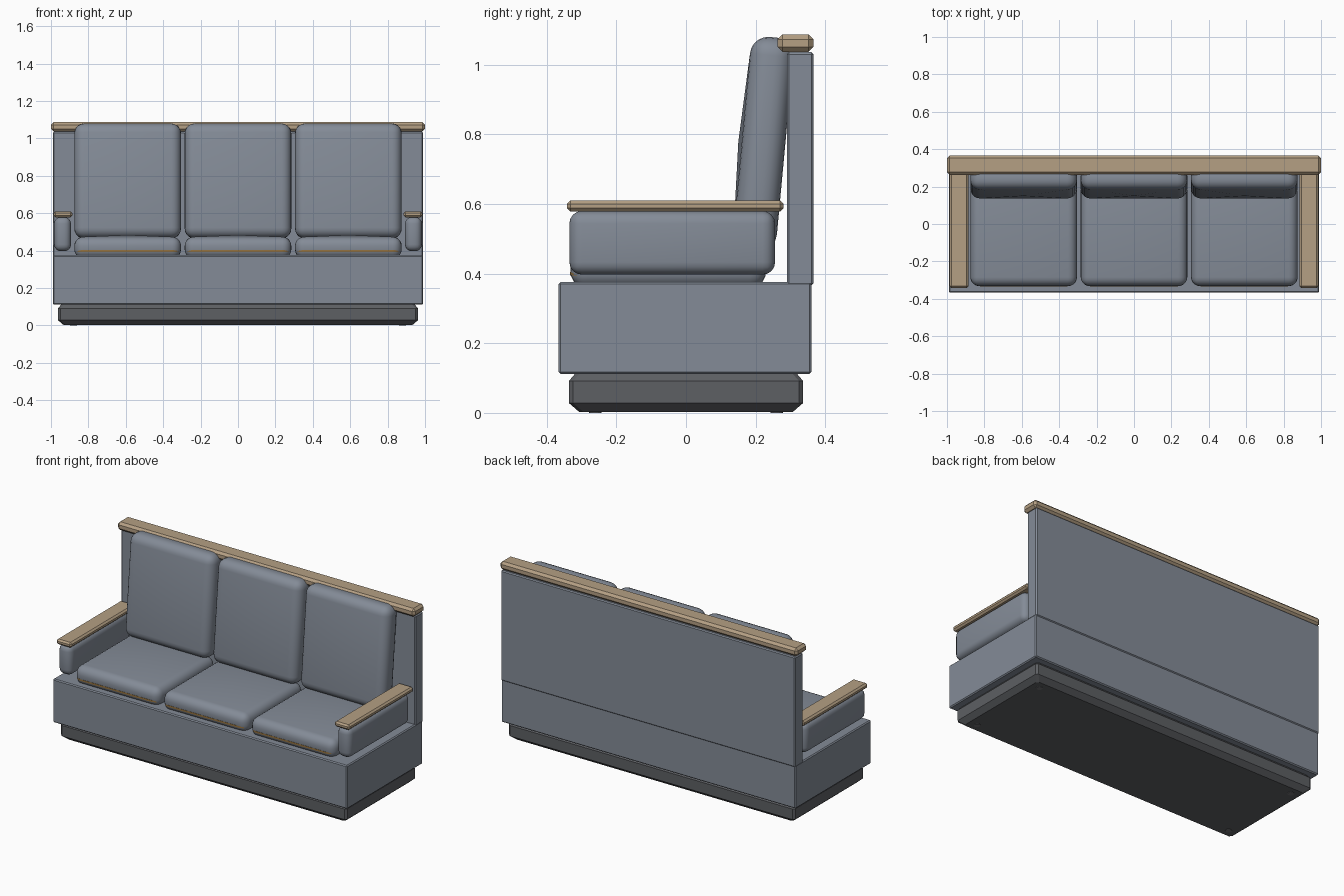
import bpy, bmesh, math
from mathutils import Matrix, Vector

cube = bpy.data.objects.get("Cube")
if cube:
    bpy.data.objects.remove(cube, do_unlink=True)


def material(name, r, g, b):
    m = bpy.data.materials.new(name)
    m.use_nodes = True
    m.diffuse_color = (r, g, b, 1)
    m.node_tree.nodes["Principled BSDF"].inputs["Base Color"].default_value = (r, g, b, 1)
    return m


FABRIC = material("grey blue fabric", 0.23, 0.26, 0.31)
WOOD = material("light wood", 0.46, 0.35, 0.23)
PIPING = material("ochre piping", 0.30, 0.17, 0.05)
PLINTH = material("dark plinth", 0.11, 0.115, 0.125)
FOOT = material("foot pad grey", 0.16, 0.165, 0.175)


def finish(bm, name, mat, smooth=False):
    mesh = bpy.data.meshes.new(name)
    bm.to_mesh(mesh)
    bm.free()
    mesh.materials.append(mat)
    ob = bpy.data.objects.new(name, mesh)
    bpy.context.collection.objects.link(ob)
    if smooth:
        bpy.ops.object.select_all(action="DESELECT")
        bpy.context.view_layer.objects.active = ob
        ob.select_set(True)
        bpy.ops.object.shade_smooth_by_angle(angle=math.radians(35))
    return ob


def box(name, mat, xs, ys, zs, bevel=0.004, segments=1, crown=None, height=0.01, edges=None):
    """Bevelled box; crown is the direction of a face pulled up at its middle."""
    bm = bmesh.new()
    bmesh.ops.create_cube(bm, size=1)
    size = [b - a for a, b in (xs, ys, zs)]
    mid = [(a + b) / 2 for a, b in (xs, ys, zs)]
    bmesh.ops.scale(bm, vec=size, verts=bm.verts)
    picked = [e for e in bm.edges if edges is None or edges(e)]
    bmesh.ops.bevel(bm, geom=picked, offset=bevel, segments=segments, profile=0.5,
                    affect="EDGES", clamp_overlap=True)
    if crown:
        d = Vector(crown)
        face = max(bm.faces, key=lambda f: f.calc_center_median().dot(d))
        top = bmesh.ops.poke(bm, faces=[face])["verts"]
        bmesh.ops.translate(bm, vec=d * height, verts=top)
    ob = finish(bm, name, mat, segments > 1)
    ob.location = mid
    return ob


def upright(edge):
    a, b = (v.co for v in edge.verts)
    return abs(a.z - b.z) > 0.001


# Plinth with a deep chamfer below and a shallow one above
bm = bmesh.new()
rings = []
for inset, z in ((0.03, 0.002), (0, 0.028), (0, 0.092), (0.017, 0.112)):
    x, y = 0.962 - inset, 0.336 - inset
    c = 0.012
    outline = [(x, c - y), (x, y - c), (x - c, y), (c - x, y),
               (-x, y - c), (-x, c - y), (c - x, -y), (x - c, -y)]
    rings.append([bm.verts.new((px, py, z)) for px, py in outline])
for low, high in zip(rings, rings[1:]):
    for i in range(8):
        j = (i + 1) % 8
        bm.faces.new((low[i], low[j], high[j], high[i]))
bm.faces.new(rings[0][::-1])
bm.faces.new(rings[-1])
finish(bm, "plinth", PLINTH)

# Foot pads under the corners
for sx in (-1, 1):
    for sy in (-1, 1):
        bm = bmesh.new()
        bmesh.ops.create_cone(bm, cap_ends=True, segments=16, radius1=0.018, radius2=0.018,
                              depth=0.004, matrix=Matrix.Translation((sx * 0.88, sy * 0.26, 0.002)))
        finish(bm, "foot_pad", FOOT)

# Body
box("base", FABRIC, (-0.99, 0.99), (-0.366, 0.361), (0.112, 0.376), 0.006)
box("back_panel", FABRIC, (-0.99, 0.99), (0.29, 0.366), (0.366, 1.036), 0.006)
box("top_rail", WOOD, (-1, 1), (0.263, 0.366), (1.037, 1.087), 0.014)

# Arms
for side, s in (("right", -1), ("left", 1)):
    pad = sorted((s * 0.893, s * 0.983))
    cap = sorted((s * 0.885, s * 0.986))
    box(side + "_arm_pad", FABRIC, pad, (-0.335, 0.256), (0.397, 0.58), 0.036, 4)
    box(side + "_arm_cap", WOOD, cap, (-0.342, 0.28), (0.578, 0.61), 0.01)

# Three seats: cushion, piping and tilted back cushion
for label, x in (("right", -0.59), ("middle", 0), ("left", 0.59)):
    span = (x - 0.285, x + 0.285)
    box(label + "_seat_cushion", FABRIC, span, (-0.332, 0.23), (0.358, 0.474),
        0.048, 5, (0, 0, 1), 0.01)
    box(label + "_seat_piping", PIPING, (span[0] + 0.002, span[1] - 0.002), (-0.333, 0.215),
        (0.394, 0.404), 0.05, 5, edges=upright)
    back = box(label + "_back_cushion", FABRIC, span, (0.16, 0.285), (0.465, 1.08),
               0.052, 5, (0, -1, 0), 0.01)
    back.rotation_euler.x = -math.radians(5.3)
